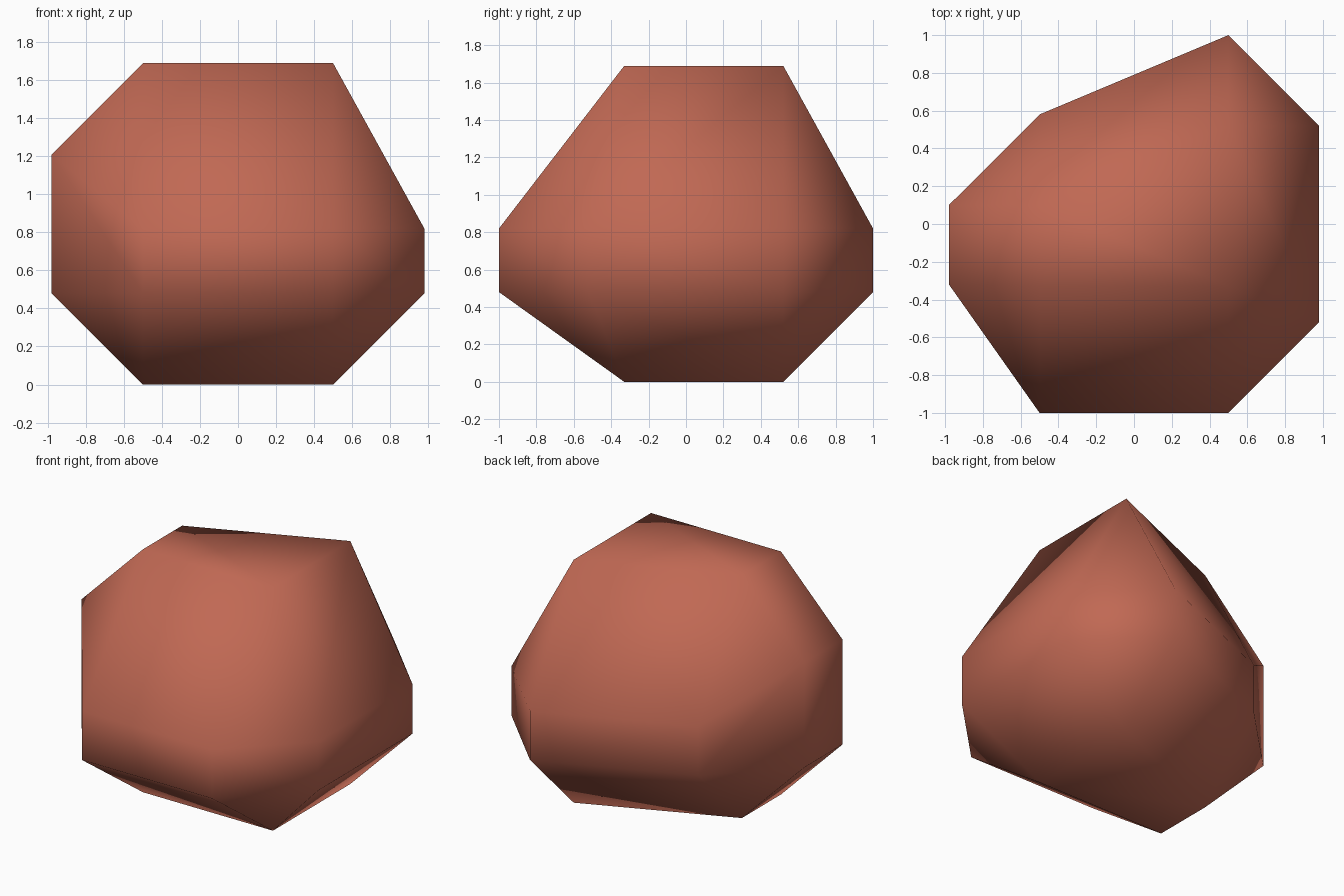
import bpy
import bmesh

# Remove the default cube
default_cube = bpy.data.objects.get("Cube")
if default_cube:
    bpy.data.objects.remove(default_cube, do_unlink=True)

# Clay red stone colour
clay = bpy.data.materials.new("clay_red")
clay.use_nodes = True
color = (0.53, 0.14, 0.088, 1.0)
clay.diffuse_color = color
clay.node_tree.nodes["Principled BSDF"].inputs["Base Color"].default_value = color

# Main levels: side and end reach, inset of the cut corners, heights
SIDE, INSET = 0.98, 0.50
TOP, FOOT, SHOULDER = 1.69, 0.48, 0.82

# Each upright corner: x sign, y on the side, y on the end, y on top and
# bottom, height of the side shoulder
corners = [
    (1, -0.52, -1.00, -0.33, SHOULDER),
    (1, 0.52, 1.00, 0.52, SHOULDER),
    (-1, 0.10, 0.58, 0.10, 1.21),
    (-1, -0.32, -1.00, -0.33, 1.21),
]

# Wrap a faceted skin round the cut corners
bm = bmesh.new()
for sign, side_y, end_y, cap_y, side_z in corners:
    for z in (FOOT, side_z):
        bm.verts.new((sign * SIDE, side_y, z))
    for z in (FOOT, SHOULDER):
        bm.verts.new((sign * INSET, end_y, z))
    for z in (0, TOP):
        bm.verts.new((sign * INSET, cap_y, z))
bmesh.ops.convex_hull(bm, input=bm.verts[:])

# Merge coplanar triangles into clean planes, shaded smooth
bmesh.ops.dissolve_limit(bm, angle_limit=0.01, verts=bm.verts[:], edges=bm.edges[:])
bmesh.ops.recalc_face_normals(bm, faces=bm.faces[:])
for face in bm.faces:
    face.smooth = True

mesh = bpy.data.meshes.new("boulder")
bm.to_mesh(mesh)
bm.free()
mesh.materials.append(clay)
boulder = bpy.data.objects.new("boulder", mesh)
bpy.context.collection.objects.link(boulder)
